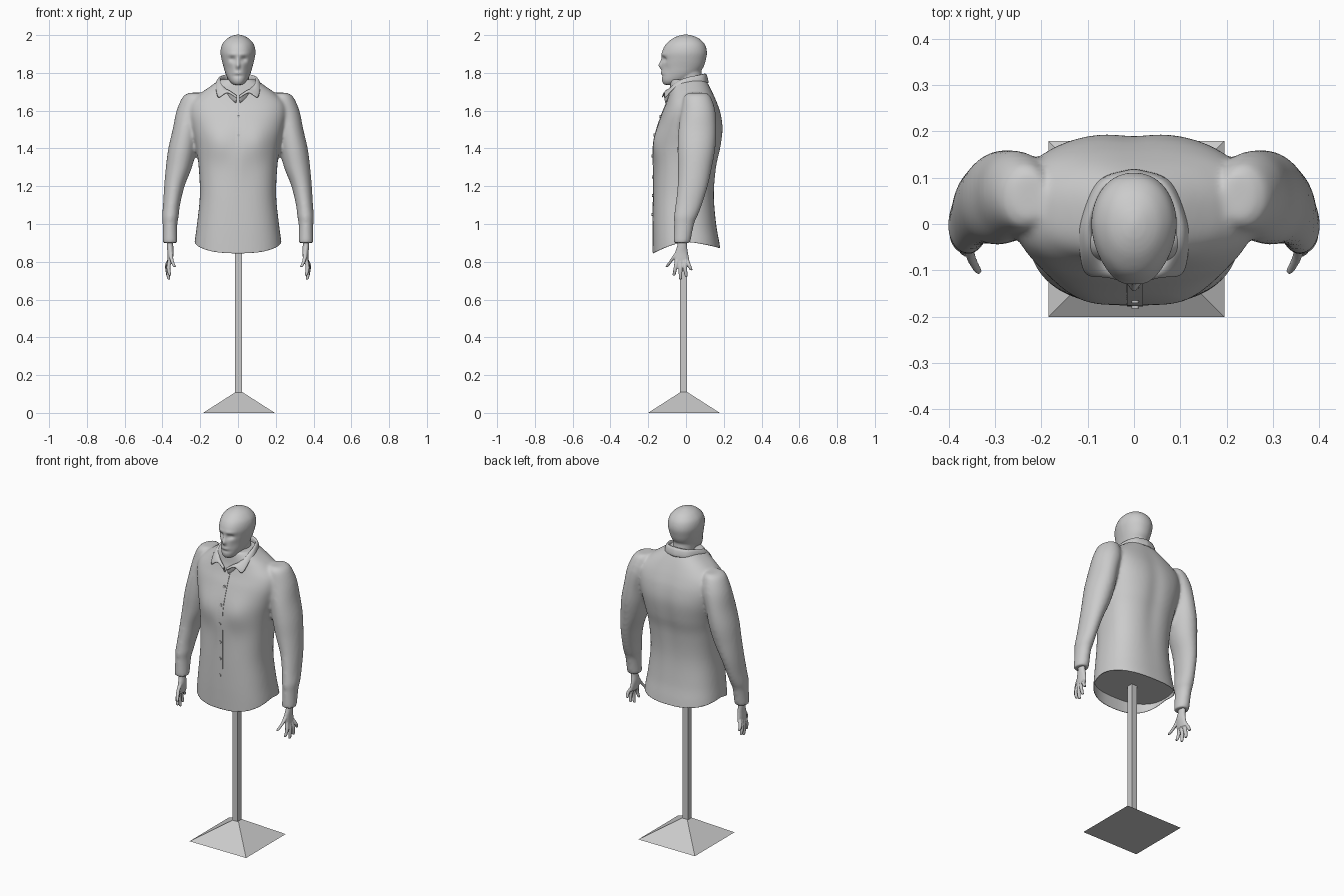
import bpy, bmesh, math
from mathutils import Vector

if "Cube" in bpy.data.objects:
    bpy.data.objects.remove(bpy.data.objects["Cube"])


def ring_points(c, seg):
    """Superellipse ring: (cx, cy, z, rx, ry, exponent)."""
    cx, cy, z, rx, ry, n = c
    pts = []
    for i in range(seg):
        a = 2 * math.pi * i / seg
        ca, sa = math.cos(a), math.sin(a)
        pts.append((cx + rx * math.copysign(abs(ca) ** (2 / n), ca),
                    cy + ry * math.copysign(abs(sa) ** (2 / n), sa), z))
    return pts


def spline(rows, steps):
    out = []
    for i in range(len(rows) - 1):
        p0, p1, p2, p3 = (rows[max(0, min(len(rows) - 1, j))] for j in range(i - 1, i + 3))
        for s in range(steps):
            t = s / steps
            out.append([0.5 * (2 * b + (c - a) * t + (2 * a - 5 * b + 4 * c - d) * t * t
                               + (3 * b - a - 3 * c + d) * t ** 3)
                        for a, b, c, d in zip(p0, p1, p2, p3)])
    return out + [list(rows[-1])]


def loft(bm, rows, seg=48, steps=5, n=2.0):
    rows = [tuple(r) + (n,) if len(r) == 5 else r for r in rows]
    rings = [[bm.verts.new(p) for p in ring_points(r, seg)] for r in spline(rows, steps)]
    for a, b in zip(rings, rings[1:]):
        for i in range(seg):
            bm.faces.new((a[i], a[(i + 1) % seg], b[(i + 1) % seg], b[i]))
    bm.faces.new(rings[0])
    bm.faces.new(rings[-1])


def front_back(rows):
    """(z, rx, front y, back y) -> ring rows."""
    return [(0, (f + b) / 2, z, rx, (b - f) / 2) for z, rx, f, b in rows]


def mirror_x(rows, s):
    return [(s * r[0],) + tuple(r[1:]) for r in rows]


def to_object(bm, name, smooth=True):
    bmesh.ops.recalc_face_normals(bm, faces=bm.faces)
    me = bpy.data.meshes.new(name)
    bm.to_mesh(me)
    bm.free()
    ob = bpy.data.objects.new(name, me)
    bpy.context.collection.objects.link(ob)
    for p in me.polygons:
        p.use_smooth = smooth
    return ob


def fuse(ob, voxel, iterations):
    """Merge overlapping volumes into one soft skin."""
    m = ob.modifiers.new("fuse", 'REMESH')
    m.mode, m.voxel_size, m.use_smooth_shade = 'VOXEL', voxel, True
    m = ob.modifiers.new("soften", 'SMOOTH')
    m.factor, m.iterations = 0.5, iterations
    bpy.context.view_layer.update()
    ev = ob.evaluated_get(bpy.context.evaluated_depsgraph_get())
    me = bpy.data.meshes.new_from_object(ev)
    ob.modifiers.clear()
    ob.data = me


def bump(x, z, x0, z0, sx, sz):
    return math.exp(-((x - x0) / sx) ** 2 - ((z - z0) / sz) ** 2)


# Shirt: torso and sleeves
TORSO = [(0.78, .24, -.175, .195), (0.9, .23, -.176, .177), (1.0, .217, -.176, .16),
         (1.15, .202, -.173, .15), (1.3, .208, -.165, .163), (1.4, .222, -.158, .185),
         (1.5, .245, -.148, .197), (1.58, .26, -.128, .187), (1.64, .25, -.105, .167),
         (1.69, .20, -.09, .145), (1.73, .145, -.085, .125), (1.765, .095, -.08, .105)]
SLEEVE = [(.225, .06, 1.695, .03, .045), (.235, .06, 1.675, .056, .07), (.25, .065, 1.6, .075, .09),
          (.275, .06, 1.5, .071, .1), (.294, .055, 1.4, .075, .1), (.313, .047, 1.3, .069, .09),
          (.337, .035, 1.2, .054, .08), (.352, .014, 1.1, .045, .07), (.358, -.002, 1.04, .044, .062),
          (.36, -.01, 1.0, .039, .053), (.36, -.022, .9, .039, .045)]
bm = bmesh.new()
loft(bm, front_back(TORSO), 64, n=2.5)
for s in (-1, 1):
    loft(bm, mirror_x(SLEEVE, s))
shirt = to_object(bm, "shirt")
fuse(shirt, 0.009, 8)


def hem(v):
    if abs(v.x) > 0.28:
        return 0.7
    return 0.905 - (0.06 * (-v.y / .175) ** 1.5 if v.y < 0 else 0.032 * (v.y / .18) ** 1.5)


# Chest and spine shaping, then the curved hem cut
bm = bmesh.new()
bm.from_mesh(shirt.data)
for v in bm.verts:
    x, y, z = v.co
    if y < 0 and abs(x) < .26:
        w = min(1, -y / .1)
        v.co.y -= .021 * w * (bump(abs(x), z, .1, 1.43, .08, .09))
        v.co.y -= .012 * w * bump(x, z, 0, 1.38, .06, .14)
    elif y > .05 and abs(x) < .26:
        v.co.y -= .008 * min(1, y / .1) * bump(x, z, 0, 1.4, .05, .25)
for v in bm.verts:
    v.co.z -= hem(v.co)
bmesh.ops.bisect_plane(bm, geom=bm.verts[:] + bm.edges[:] + bm.faces[:], plane_co=(0, 0, 0),
                       plane_no=(0, 0, 1), clear_inner=True)
for v in bm.verts:
    v.co.z += hem(v.co)
bpy.data.objects.remove(shirt)
shirt = to_object(bm, "shirt")
bpy.context.view_layer.update()


def chest_y(x, z):
    hit, loc, _, _ = shirt.ray_cast(Vector((x, -1, z)), Vector((0, 1, 0)))
    return loc.y if hit else -.17


# Button placket and buttons
bm = bmesh.new()
rows = []
for i in range(50):
    z = 0.849 + i * (1.66 - 0.849) / 49
    rows.append([bm.verts.new((x, chest_y(x, z) - d, z))
                 for x, d in ((-.016, -.001), (-.015, .002), (.019, .002), (.02, -.001))])
for a, b in zip(rows, rows[1:]):
    for i in range(3):
        bm.faces.new((a[i], a[i + 1], b[i + 1], b[i]))
to_object(bm, "placket", smooth=False)
for z in (1.57, 1.47, 1.36, 1.25, 1.15, 1.05):
    bpy.ops.mesh.primitive_cylinder_add(vertices=16, radius=.008, depth=.008,
                                        location=(.003, chest_y(.003, z) - .003, z),
                                        rotation=(math.pi / 2, 0, 0))
    bpy.context.object.name = "button"
m = shirt.modifiers.new("cloth", 'SOLIDIFY')
m.thickness, m.offset = .003, -1

# Closing panel inside the shirt
bm = bmesh.new()
loft(bm, front_back([(.915, .223, -.171, .17), (.925, .222, -.171, .169)]), 64, 1, 2.5)
to_object(bm, "bottom_panel", smooth=False)

# Collar: stand, fold line and leaf from back centre to front
FOLD = [(0, .1, 1.81), (.06, .083, 1.805), (.09, .015, 1.788), (.086, -.04, 1.765),
        (.07, -.075, 1.738), (.045, -.095, 1.712), (.006, -.115, 1.685)]
LEAF = [(0, .122, 1.745), (.08, .095, 1.745), (.118, .005, 1.745), (.12, -.06, 1.722),
        (.106, -.112, 1.668), (.058, -.118, 1.695), (.008, -.13, 1.665)]
bm = bmesh.new()
rows = []
for f, l in zip(spline(FOLD, 4), spline(LEAF, 4)):
    stand = (f[0] * .93, f[1] * .93, f[2] - .05)
    mid = [(a + b) / 2 for a, b in zip(f, l)]
    mid = (mid[0] * 1.04, mid[1] * 1.04, mid[2] + .005)
    rows.append([bm.verts.new(p) for p in (stand, f, mid, l)])
for a, b in zip(rows, rows[1:]):
    for i in range(3):
        bm.faces.new((a[i], a[i + 1], b[i + 1], b[i]))
collar = to_object(bm, "collar")
m = collar.modifiers.new("mirror", 'MIRROR')
m.use_clip = True
collar.modifiers.new("cloth", 'SOLIDIFY').thickness = .006
m = collar.modifiers.new("round", 'SUBSURF')
m.levels = m.render_levels = 1

# Head and neck
HEAD = [(1.737, .026, -.116, -.06), (1.755, .048, -.127, 0), (1.79, .066, -.129, .06),
        (1.83, .077, -.129, .092), (1.87, .087, -.128, .105), (1.91, .093, -.127, .111),
        (1.95, .085, -.108, .1), (1.98, .06, -.074, .072), (1.996, .031, -.04, .038),
        (2.003, .006, -.01, .01)]
bm = bmesh.new()
loft(bm, front_back(HEAD), n=2.15)
loft(bm, [(0, .02, 1.66, .066, .075), (0, .02, 1.74, .06, .068), (0, .015, 1.82, .06, .065)])
head = to_object(bm, "head")
fuse(head, 0.006, 4)
for v in head.data.vertices:
    x, y, z = v.co
    if y < 0 and z > 1.73:
        w = min(1, -y / .09)
        ax = abs(x)
        v.co.y += w * (.013 * bump(ax, z, .034, 1.872, .02, .014)
                       - .016 * bump(x, z, 0, 1.838, .013, .016)
                       - .007 * bump(x, z, 0, 1.862, .009, .02)
                       - .004 * bump(ax, z, .03, 1.898, .03, .01)
                       - .005 * bump(x, z, 0, 1.8, .025, .008)
                       + .004 * bump(x, z, 0, 1.783, .03, .007)
                       + .005 * bump(ax, z, .05, 1.82, .016, .03))
        v.co.x *= 1 - .1 * w

# Hands: palm, thumb and four fingers
PALM = [(.36, -.02, .93, .018, .027), (.36, -.02, .89, .017, .025), (.357, -.024, .85, .017, .034),
        (.36, -.022, .81, .014, .039), (.361, -.022, .79, .011, .036)]
FINGERS = [((.355, -.035, .865), (.335, -.103, .772)), ((.36, -.047, .81), (.36, -.064, .727)),
           ((.361, -.03, .81), (.366, -.029, .706)), ((.362, -.012, .81), (.37, .002, .72)),
           ((.362, .004, .81), (.375, .028, .755))]
for s, name in ((-1, "right_hand"), (1, "left_hand")):
    bm = bmesh.new()
    loft(bm, mirror_x(PALM, s), 24, 4)
    for a, b in FINGERS:
        rows = []
        for t, r in ((0, .012), (.45, .0105), (.8, .009), (.96, .008), (1, .005)):
            p = Vector(a).lerp(Vector(b), t)
            p.x += .008 * math.sin(math.pi * t)
            rows.append((p.x, p.y, p.z, r, r))
        loft(bm, mirror_x(rows, s), 12, 3)
    fuse(to_object(bm, name), .0035, 2)

# Stand: pyramid foot and square pole
bpy.ops.mesh.primitive_cone_add(vertices=4, radius1=.19 * math.sqrt(2), radius2=.018 * math.sqrt(2),
                                depth=.11, location=(.005, -.011, .055), rotation=(0, 0, math.pi / 4))
bpy.context.object.name = "stand_foot"
bpy.ops.mesh.primitive_cube_add(size=1, location=(.002, -.013, .515))
pole = bpy.context.object
pole.name = "stand_pole"
pole.scale = (.036, .036, .82)
